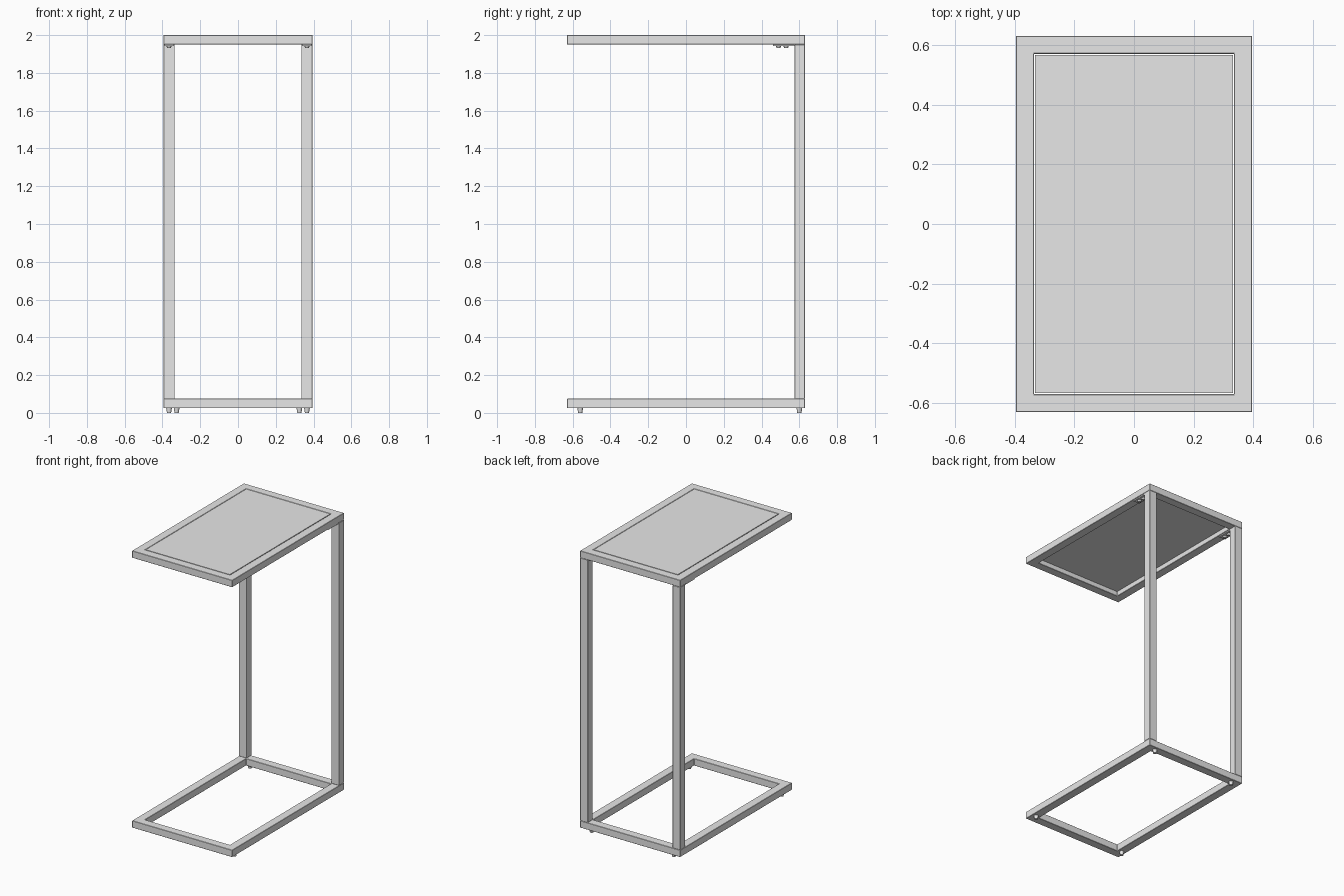
import bpy
import bmesh

cube = bpy.data.objects.get("Cube")
if cube:
    bpy.data.objects.remove(cube, do_unlink=True)

HX, HY = 0.395, 0.63      # outer half width and half depth
BAR = 0.06                # tube width
BASE_Z, TUBE = 0.025, 0.05
TOP_Z = 2.0 - TUBE

metal = bpy.data.materials.new("light grey metal")
metal.use_nodes = True
grey = (0.8, 0.8, 0.8, 1)
metal.diffuse_color = grey
metal.node_tree.nodes["Principled BSDF"].inputs["Base Color"].default_value = grey


def finish(name, bm, bevel=0.0):
    bmesh.ops.recalc_face_normals(bm, faces=bm.faces)
    mesh = bpy.data.meshes.new(name)
    bm.to_mesh(mesh)
    bm.free()
    mesh.materials.append(metal)
    obj = bpy.data.objects.new(name, mesh)
    bpy.context.collection.objects.link(obj)
    if bevel:
        mod = obj.modifiers.new("soft edges", "BEVEL")
        mod.width, mod.segments = bevel, 1
    return obj


def box(name, low, high, bevel=0.0):
    bm = bmesh.new()
    bmesh.ops.create_cube(bm, size=1)
    for v in bm.verts:
        for i in range(3):
            v.co[i] = low[i] if v.co[i] < 0 else high[i]
    return finish(name, bm, bevel)


def frame(name, z):
    """Rectangular tube frame with mitred corners."""
    bm = bmesh.new()
    corners = [(-1, -1), (1, -1), (1, 1), (-1, 1)]
    section = [(0, z), (BAR, z), (BAR, z + TUBE), (0, z + TUBE)]
    loops = [[bm.verts.new((sx * (HX - inset), sy * (HY - inset), h))
              for inset, h in section] for sx, sy in corners]
    for i, loop in enumerate(loops):
        after = loops[(i + 1) % 4]
        for j in range(4):
            k = (j + 1) % 4
            bm.faces.new((loop[j], loop[k], after[k], after[j]))
    return finish(name, bm, 0.002)


def disc(name, x, y, low, high, radius_low, radius_high):
    bm = bmesh.new()
    bmesh.ops.create_cone(bm, cap_ends=True, segments=16, radius1=radius_low,
                          radius2=radius_high, depth=high - low)
    bmesh.ops.translate(bm, verts=bm.verts, vec=(x, y, (low + high) / 2))
    obj = finish(name, bm)
    bpy.ops.object.select_all(action="DESELECT")
    obj.select_set(True)
    bpy.context.view_layer.objects.active = obj
    bpy.ops.object.shade_smooth_by_angle()


# Upper and lower frames
frame("top_frame", TOP_Z)
frame("base_frame", BASE_Z)

# Tabletop panel, set in the upper frame with a narrow gap
px, py = HX - BAR - 0.004, HY - BAR + 0.006 - 0.01
box("table_panel", (-px, -py, 1.98), (px, py, 2.0))

for side, s in (("left", 1), ("right", -1)):
    # Upright at the back corner
    xs = sorted((s * HX, s * (HX - BAR)))
    box(side + "_upright", (xs[0], HY - 0.055, BASE_Z + TUBE),
        (xs[1], HY, TOP_Z), 0.002)

    # Mounting bracket under the side rail, with two screws
    cx = s * (HX - BAR / 2)
    box(side + "_bracket", (cx - 0.025, 0.46, TOP_Z - 0.008),
        (cx + 0.025, HY - 0.055, TOP_Z))
    for n, y in enumerate((0.49, 0.53)):
        disc(f"{side}_screw_{n + 1}", cx, y, TOP_Z - 0.018, TOP_Z - 0.008,
             0.01, 0.014)

    # Small feet
    disc(side + "_front_foot", cx, -0.56, 0, BASE_Z, 0.011, 0.015)
    disc(side + "_back_foot", s * 0.325 + s * 0.012 - s * 0.012, 0.6, 0, BASE_Z,
         0.011, 0.015)
